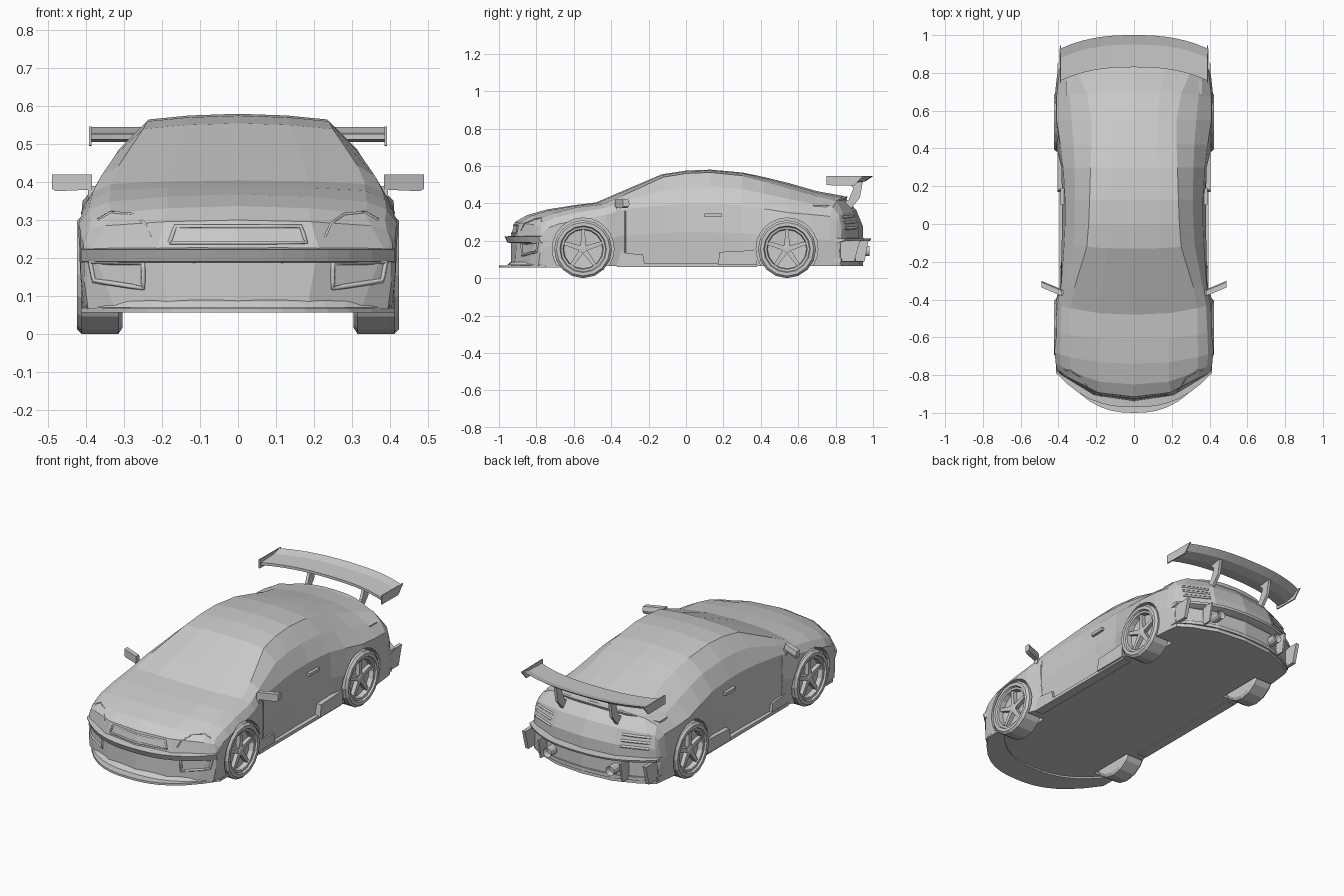
import bpy, bmesh
from math import sin, cos, pi
from mathutils import Vector
from mathutils.bvhtree import BVHTree

if "Cube" in bpy.data.objects:
    bpy.data.objects.remove(bpy.data.objects["Cube"])


def finish(name, bm, mirror=False):
    bmesh.ops.recalc_face_normals(bm, faces=bm.faces)
    me = bpy.data.meshes.new(name)
    bm.to_mesh(me)
    ob = bpy.data.objects.new(name, me)
    bpy.context.collection.objects.link(ob)
    if mirror:
        ob.modifiers.new("mirror", 'MIRROR')
    return ob


def loft(rings, bm=None, caps=True):
    bm = bm or bmesh.new()
    vs = [[bm.verts.new(p) for p in r] for r in rings]
    n = len(rings[0])
    for a, b in zip(vs, vs[1:]):
        for i in range(n):
            bm.faces.new((a[i], a[(i + 1) % n], b[(i + 1) % n], b[i]))
    if caps:
        bm.faces.new(vs[0])
        bm.faces.new(vs[-1])
    return bm, vs


def prism(name, yz, x0, x1, mirror=True):
    bm, _ = loft([[(x, y, z) for y, z in yz] for x in (x0, x1)])
    return finish(name, bm, mirror)


def bow(name, yz, w, k, droop=0, segs=14):
    """Sweep a side profile across the car, bowed in plan."""
    rings = []
    for i in range(segs + 1):
        t = -1 + 2 * i / segs
        s = abs(t) ** 2.5
        rings.append([(t * w, y + k * s, z + droop * s) for y, z in yz])
    return finish(name, loft(rings)[0])


def turned(xr, cy, cz, n=16, bm=None):
    """Rings around an axis along x."""
    return loft([[(x, cy + r * sin(2 * pi * i / n), cz + r * cos(2 * pi * i / n))
                  for i in range(n)] for x, r in xr], bm)[0]


def rect(y0, y1, z0, z1):
    return [(y0, z0), (y1, z0), (y1, z1), (y0, z1)]


# Body stations: y, bow, side width, belt width, belt z, roof width, roof edge z, top z
stations = [
    (-.935, .17, .405, .405, .222, .385, .225, .23),
    (-.915, .165, .41, .41, .25, .35, .285, .30),
    (-.85, .12, .415, .415, .27, .335, .317, .337),
    (-.74, .06, .42, .42, .29, .34, .348, .368),
    (-.61, .04, .42, .418, .31, .335, .378, .388),
    (-.48, .06, .42, .405, .34, .335, .395, .405),
    (-.36, .05, .388, .385, .37, .315, .443, .457),
    (-.13, .03, .383, .37, .39, .25, .54, .555),
    (0, 0, .38, .365, .395, .24, .56, .575),
    (.13, 0, .38, .365, .395, .235, .565, .58),
    (.3, 0, .385, .375, .39, .23, .548, .565),
    (.42, 0, .415, .39, .37, .225, .518, .54),
    (.55, 0, .42, .41, .35, .225, .48, .508),
    (.7, -.03, .42, .41, .34, .25, .44, .465),
    (.84, -.08, .41, .40, .33, .30, .412, .44),
    (.91, -.12, .405, .39, .31, .34, .345, .365),
    (.945, -.14, .40, .385, .24, .36, .27, .28)]


def section(y, k, wm, wb, zb, wt, ze, zt):
    half = [(0, .065), (.45 * wm, .065), (.8 * wm, .065), (wm - .01, .065), (wm, .62 * zb),
            (wb, zb), ((wb + wt) / 2 + .012, (zb + ze) / 2 + .008), (wt, ze),
            (.55 * wt, ze + .7 * (zt - ze)), (0, zt)]
    pts = half + [(-x, z) for x, z in half[-2:0:-1]]
    return [(x, y + k * (abs(x) / .42) ** 2.5, z) for x, z in pts]


bm, rings = loft([section(*s) for s in stations], caps=False)
for r in (rings[0], rings[-1]):
    for j in range(4):
        bm.faces.new((r[j], r[j + 1], r[8 - j], r[9 - j]))
        bm.faces.new((r[-j], r[-j - 1], r[10 + j], r[9 + j]))
bmesh.ops.recalc_face_normals(bm, faces=bm.faces)
surface = BVHTree.FromBMesh(bm)
body = finish("body", bm)

# Wheel wells
AXLES = {"front": -.55, "rear": .54}
bm = bmesh.new()
for cy in AXLES.values():
    for s in (-1, 1):
        turned([(s * .295, .165), (s * .5, .165)], cy, .157, 24, bm)
cutter = finish("wheel_well_cutter", bm)
cutter.hide_render = True
cutter.hide_viewport = True
cut = body.modifiers.new("wells", 'BOOLEAN')
cut.operation = 'DIFFERENCE'
cut.object = cutter

# Wheels
for end, cy in AXLES.items():
    tyre = [(.305, .14), (.315, .155), (.412, .155), (.424, .143), (.424, .125),
            (.414, .12), (.412, .108), (.385, .104), (.38, .02)]
    finish(end + "_wheel", turned(tyre, cy, .155), True)
    finish(end + "_hub", turned([(.375, .026), (.402, .026), (.408, .016)], cy, .155, 10), True)
    bm = bmesh.new()
    for i in range(5):
        a = 2 * pi * i / 5
        outline = [(-.014, .015), (.014, .015), (.009, .112), (-.009, .112)]
        loft([[(x, cy + u * cos(a) + v * sin(a), .155 - u * sin(a) + v * cos(a))
               for u, v in outline] for x in (.375, .405)], bm)
    finish(end + "_spokes", bm, True)

# Bumpers, splitter and lips
bow("front_bumper_bar", [(-.97, .222), (-.90, .23), (-.90, .185), (-.955, .19)], .412, .18)
bow("front_splitter", rect(-1.0, -.85, .056, .068), .412, .25)
bow("front_lower_lip", [(-.955, .07), (-.9, .07), (-.9, .10), (-.94, .085)], .40, .175)
bow("boot_lip", [(.79, .44), (.865, .437), (.86, .425), (.83, .40)], .36, -.11, -.05)
bow("rear_bumper_lip", [(.90, .215), (.99, .212), (.985, .2), (.955, .19), (.90, .185)], .405, -.14)
bow("rear_lower_lip", rect(.88, .95, .085, .105), .40, -.12)
prism("rear_bumper_fin", [(.80, .09), (.90, .09), (.93, .20), (.83, .20)], .375, .395)
prism("diffuser_fin", [(.90, .09), (.955, .09), (.975, .20), (.90, .20)], .255, .265)

# Side skirts and scoops
prism("side_skirt", rect(-.37, .38, .06, .078), .34, .395)
prism("rear_side_scoop", [(.17, .07), (.38, .07), (.38, .15), (.18, .14)], .36, .405)
prism("front_side_vent", [(-.37, .07), (-.22, .07), (-.23, .125), (-.37, .14)], .36, .392)
prism("door_handle", rect(.10, .19, .328, .345), .365, .388)

# Rear wing
bow("wing_blade", [(.83, .512), (.90, .506), (.96, .518), (1.0, .545), (.95, .532), (.83, .527)], .387, -.07)
prism("wing_end_plate", [(.75, .497), (.90, .495), (.945, .545), (.75, .547)], .386, .393)
prism("wing_strut", [(.83, .40), (.88, .37), (.93, .43), (.945, .515), (.86, .515), (.895, .48), (.87, .42)],
      .165, .182)

# Exhausts
bm = bmesh.new()
bmesh.ops.create_cone(bm, cap_ends=True, segments=12, radius1=.027, radius2=.027, depth=.12)
front = [f for f in bm.faces if f.normal.z > .9]
bmesh.ops.inset_region(bm, faces=front, thickness=.006, depth=0)
bmesh.ops.translate(bm, verts=front[0].verts, vec=(0, 0, -.03))
for v in bm.verts:
    v.co = Vector((v.co.x + .2, v.co.z + .92, v.co.y + .145))
finish("exhaust", bm, True)

# Door mirrors
bm, _ = loft([[(x, y + .42 * (x - .39), z) for y, z in
               [(-.378, z0), (-.35, z0), (-.343, .397), (-.35, .42), (-.378, .42)]]
              for x, z0 in ((.385, .38), (.48, .376), (.49, .382))])
finish("door_mirror", bm, True)
prism("mirror_stalk", rect(-.375, -.35, .355, .39), .36, .395)


# Trim lines laid onto the body surface
def trim(name, pts, origin, direction, r=.004, closed=False, mirror=True):
    pts = [Vector(p) for p in pts]
    pairs = list(zip(pts, pts[1:] + pts[:1] if closed else pts[1:]))
    path = [a.lerp(b, t / 4) for a, b in pairs for t in range(4)] + [pairs[-1][1]]
    hits = [surface.ray_cast(origin(p), Vector(direction))[0] for p in path]
    hits = [h for h in hits if h]
    cu = bpy.data.curves.new(name, 'CURVE')
    cu.dimensions = '3D'
    cu.bevel_depth = r
    cu.bevel_resolution = 0
    sp = cu.splines.new('POLY')
    sp.points.add(len(hits) - 1)
    for p, h in zip(sp.points, hits):
        p.co = (*h, 1)
    ob = bpy.data.objects.new(name, cu)
    bpy.context.collection.objects.link(ob)
    if mirror:
        ob.modifiers.new("mirror", 'MIRROR')


from_front = (lambda p: Vector((p.x, -2, p.y)), (0, 1, 0))
from_rear = (lambda p: Vector((p.x, 2, p.y)), (0, -1, 0))
from_side = (lambda p: Vector((2, p.x, p.y)), (-1, 0, 0))
trim("headlight_brow", [(.37, .30), (.335, .32), (.28, .315), (.245, .29), (.23, .255)], *from_front)
trim("grille_frame", [(-.18, .24), (-.165, .283), (.165, .283), (.18, .24)], *from_front,
     r=.006, closed=True, mirror=False)
trim("front_intake_frame", [(.39, .19), (.25, .187), (.25, .12), (.38, .14)], *from_front, r=.007, closed=True)
for z in (.27, .30, .33):
    trim("tail_light_bar", [(.22, z), (.36, z - .005)], *from_rear, r=.008)
trim("door_front_seam", [(-.325, .08), (-.325, .36)], *from_side)
